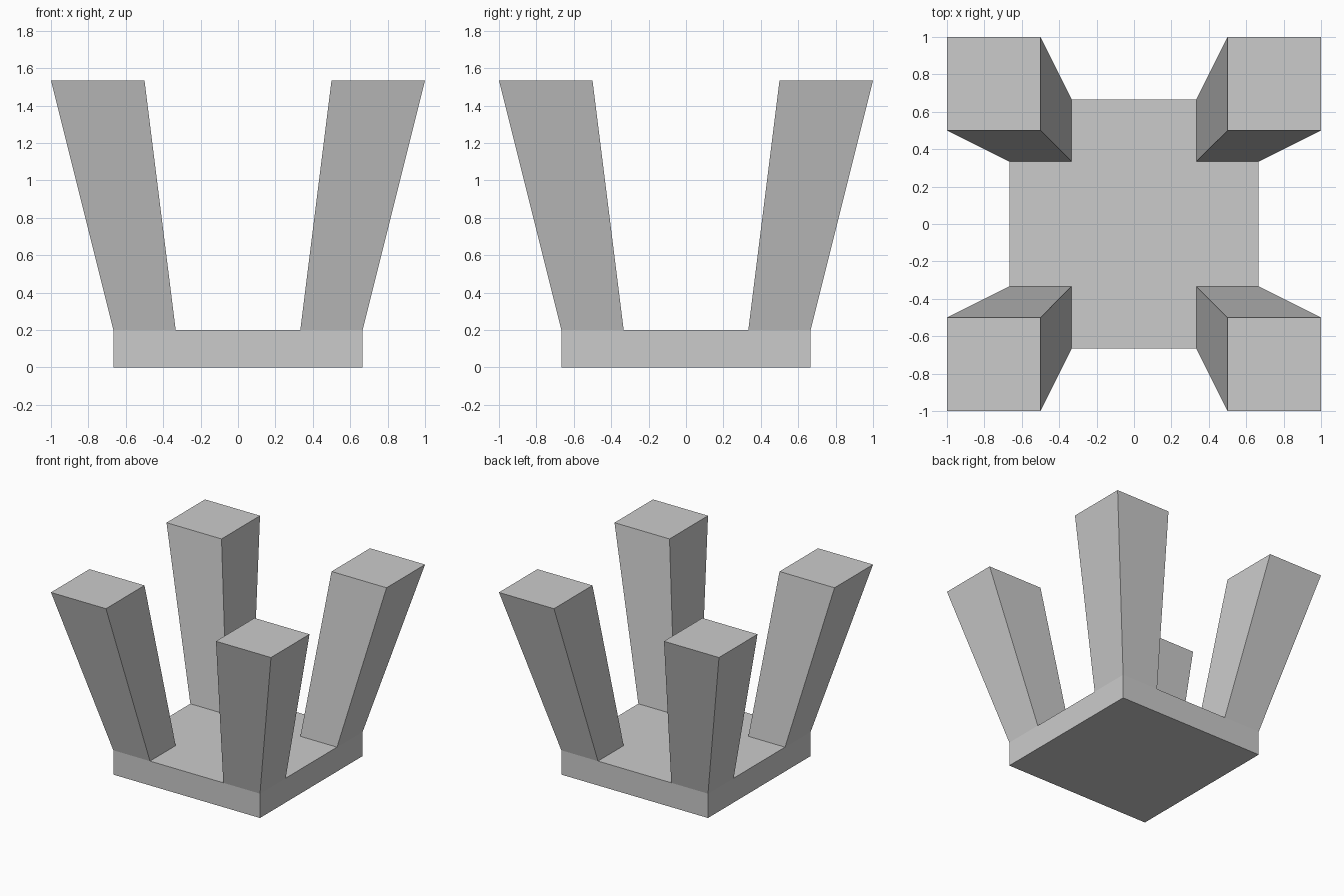
import bpy
import bmesh
from mathutils import Matrix

if "Cube" in bpy.data.objects:
    bpy.data.objects.remove(bpy.data.objects["Cube"])

BASE_HALF = 2 / 3     # half width of the base slab
BASE_TOP = 0.2        # slab thickness
POST_TOP = 1.535      # height of the post tops
FLARE = 1.5           # outward scale of the post tops

bm = bmesh.new()

# Base slab standing on the ground
bmesh.ops.create_cube(bm, size=1, matrix=Matrix.Translation((0, 0, BASE_TOP / 2))
                      @ Matrix.Diagonal((2 * BASE_HALF, 2 * BASE_HALF, BASE_TOP, 1)))

# Divide the top and bottom into a 4 x 4 grid
level_edges = [e for e in bm.edges if abs(e.verts[0].co.z - e.verts[1].co.z) < 1e-4]
bmesh.ops.subdivide_edges(bm, edges=level_edges, cuts=3, use_grid_fill=True)

# Pull the four corner cells up into posts that flare outwards
corners = []
for f in bm.faces:
    c = f.calc_center_median()
    if c.z > BASE_TOP - 1e-4 and min(abs(c.x), abs(c.y)) > BASE_HALF / 2:
        corners.append(f)
for f in bmesh.ops.extrude_discrete_faces(bm, faces=corners)["faces"]:
    for v in f.verts:
        v.co = (v.co.x * FLARE, v.co.y * FLARE, POST_TOP)

bmesh.ops.recalc_face_normals(bm, faces=bm.faces)

mesh = bpy.data.meshes.new("base_with_flared_posts")
bm.to_mesh(mesh)
bm.free()
bpy.context.collection.objects.link(bpy.data.objects.new("base_with_flared_posts", mesh))
